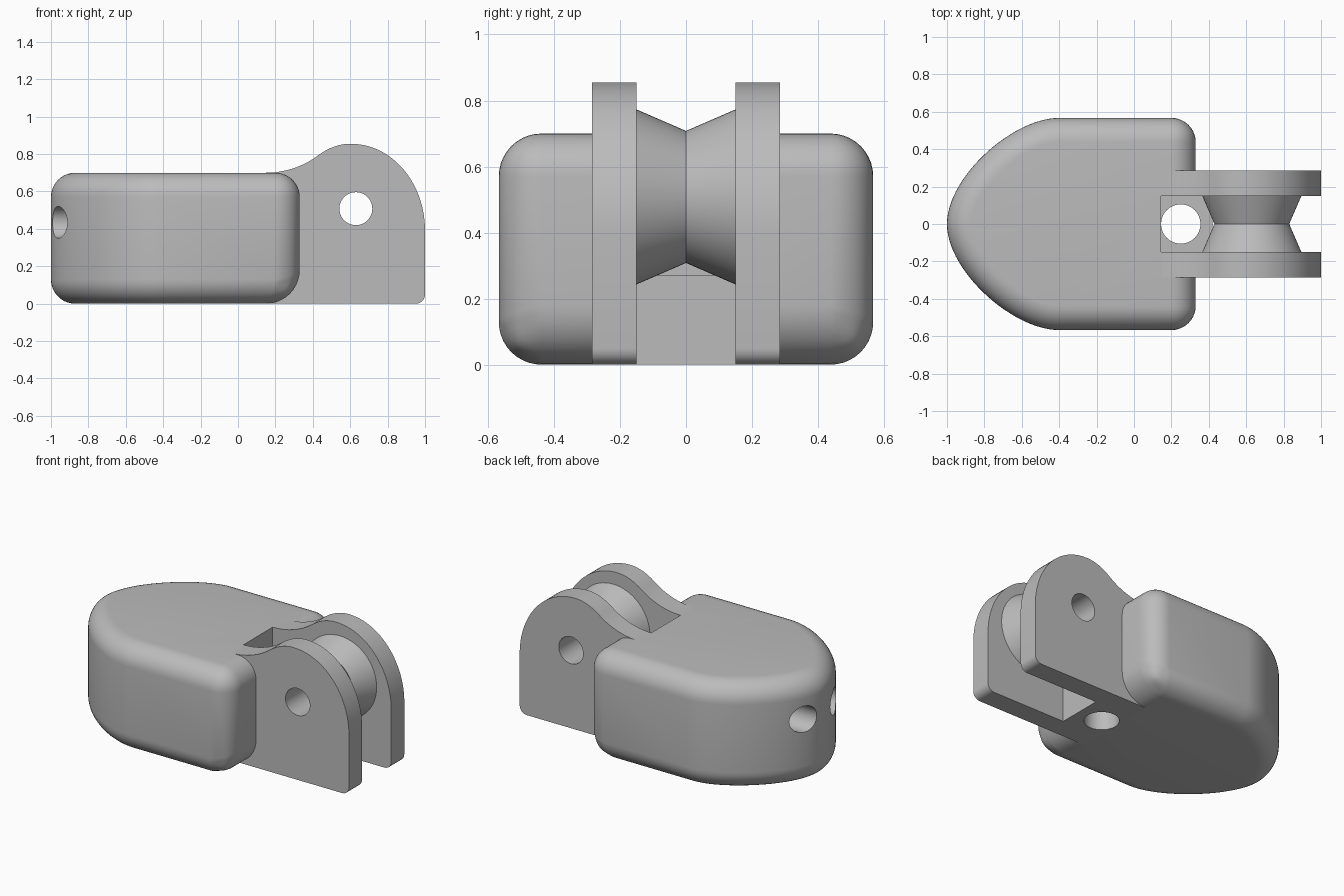
import bpy, bmesh, math
from mathutils import Matrix, Vector
from mathutils.geometry import interpolate_bezier

if "Cube" in bpy.data.objects:
    bpy.data.objects.remove(bpy.data.objects["Cube"])

grey = bpy.data.materials.new("plain grey")
grey.use_nodes = True
COLOUR = (0.5, 0.5, 0.5, 1)
grey.diffuse_color = COLOUR
grey.node_tree.nodes["Principled BSDF"].inputs["Base Color"].default_value = COLOUR


def add_object(name, bm):
    bmesh.ops.recalc_face_normals(bm, faces=bm.faces)
    mesh = bpy.data.meshes.new(name)
    bm.to_mesh(mesh)
    bm.free()
    mesh.materials.append(grey)
    obj = bpy.data.objects.new(name, mesh)
    bpy.context.collection.objects.link(obj)
    return obj


def prism(points, offset):
    """Extrude a closed planar outline along a vector."""
    bm = bmesh.new()
    face = bm.faces.new([bm.verts.new(p) for p in points])
    top = bmesh.ops.extrude_face_region(bm, geom=[face])["geom"]
    bmesh.ops.translate(bm, vec=offset,
                        verts=[v for v in top if isinstance(v, bmesh.types.BMVert)])
    return bm


def box(name, x0, x1, half_y, z0, z1):
    corners = [(x0, -half_y, z0), (x1, -half_y, z0), (x1, half_y, z0), (x0, half_y, z0)]
    return add_object(name, prism(corners, (0, 0, z1 - z0)))


def cylinder(name, start, end, radius):
    start, end = Vector(start), Vector(end)
    axis = end - start
    turn = axis.to_track_quat('Z', 'Y').to_matrix().to_4x4()
    bm = bmesh.new()
    bmesh.ops.create_cone(bm, cap_ends=True, segments=64, radius1=radius, radius2=radius,
                          depth=axis.length,
                          matrix=Matrix.Translation((start + end) / 2) @ turn)
    return add_object(name, bm)


def curve(a, b, c, d, count=20):
    return interpolate_bezier(*[Vector(p) for p in (a, b, c, d)], count)


def boolean(obj, other, operation):
    mod = obj.modifiers.new(operation.lower(), 'BOOLEAN')
    mod.operation, mod.solver, mod.object = operation, 'EXACT', other
    other.hide_render = True


def finish(obj, helpers=(), angle=30):
    """Apply modifiers, drop the helpers and shade smoothly."""
    bpy.ops.object.select_all(action='DESELECT')
    obj.select_set(True)
    bpy.context.view_layer.objects.active = obj
    for mod in list(obj.modifiers):
        bpy.ops.object.modifier_apply(modifier=mod.name)
    bpy.ops.object.shade_smooth_by_angle(angle=math.radians(angle))
    for h in helpers:
        bpy.data.objects.remove(h)


HEIGHT, HALF, BACK = 0.70, 0.567, 0.33
GAP, OUTER = 0.15, 0.285
PIN_X, PIN_Z = 0.63, 0.508

# Housing: pointed-arch outline, extruded and rounded on every edge
nose = curve((-1, 0, 0), (-1, 0.25, 0), (-0.65, HALF, 0), (-0.4, HALF, 0), 28)
side = nose + [Vector((BACK, HALF, 0))]
outline = side + [Vector((p.x, -p.y, 0)) for p in reversed(side[1:])]
bm = prism(outline, (0, 0, HEIGHT))
weight = bm.edges.layers.float.new("bevel_weight_edge")
for e in bm.edges:
    a, b = (v.co for v in e.verts)
    at_back = min(a.x, b.x) > BACK - 0.01
    if abs(a.z - b.z) < 0.01:
        e[weight] = 1 if at_back and a.z < 0.01 else 0.72
    elif at_back:
        e[weight] = 0.72
housing = add_object("housing", bm)
bevel = housing.modifiers.new("rounding", 'BEVEL')
bevel.limit_method, bevel.width, bevel.segments = 'WEIGHT', 0.18, 10

# Floor between the lugs, roller pocket, drain hole and two lengthwise holes
floor = box("floor_block", 0.15, 0.42, 0.2, 0, 0.35)
boolean(housing, floor, 'UNION')
cutters = [box("pocket_cutter", 0.145, 1.2, GAP, 0.27, 1),
           cylinder("drain_cutter", (0.25, 0, -0.1), (0.25, 0, 0.5), 0.105)]
for s in (-1, 1):
    cutters.append(cylinder("cord_cutter", (-1.1, s * 0.155, 0.435),
                            (0.147, s * 0.155, 0.435), 0.085))
for c in cutters:
    boolean(housing, c, 'DIFFERENCE')
finish(housing, [floor] + cutters)

# Lugs: swept-up plates with a rounded end, bored for the pin
profile = [(0.15, 0, 0)]
profile += curve((0.95, 0, 0), (0.978, 0, 0), (1, 0, 0.022), (1, 0, 0.05), 8)
profile += curve((1, 0, 0.39), (1, 0, 0.64), (0.83, 0, 0.855), (0.6, 0, 0.855), 28)
profile += curve((0.6, 0, 0.855), (0.53, 0, 0.855), (0.47, 0, 0.825), (0.42, 0, 0.787), 12)[1:]
profile += curve((0.42, 0, 0.787), (0.35, 0, 0.735), (0.25, 0, 0.70), (0.15, 0, 0.70), 14)[1:]
bore = cylinder("pin_cutter", (PIN_X, -1, PIN_Z), (PIN_X, 1, PIN_Z), 0.088)
for name, y in (("right_lug", -OUTER), ("left_lug", GAP)):
    points = [Vector(p) + Vector((0, y, 0)) for p in profile]
    lug = add_object(name, prism(points, (0, OUTER - GAP, 0)))
    boolean(lug, bore, 'DIFFERENCE')
    finish(lug)
bpy.data.objects.remove(bore)

# Roller: waisted wheel with an open bore, spun around the pin axis
bm = bmesh.new()
ring = [bm.verts.new((PIN_X + r, y, PIN_Z)) for r, y in
        ((0.088, -GAP), (0.265, -GAP), (0.2, 0), (0.265, GAP), (0.088, GAP))]
edges = [bm.edges.new((ring[i - 1], ring[i])) for i in range(len(ring))]
bmesh.ops.spin(bm, geom=ring + edges, cent=(PIN_X, 0, PIN_Z), axis=(0, 1, 0),
               angle=2 * math.pi, steps=64)
bmesh.ops.remove_doubles(bm, verts=bm.verts, dist=0.0001)
finish(add_object("roller", bm))
